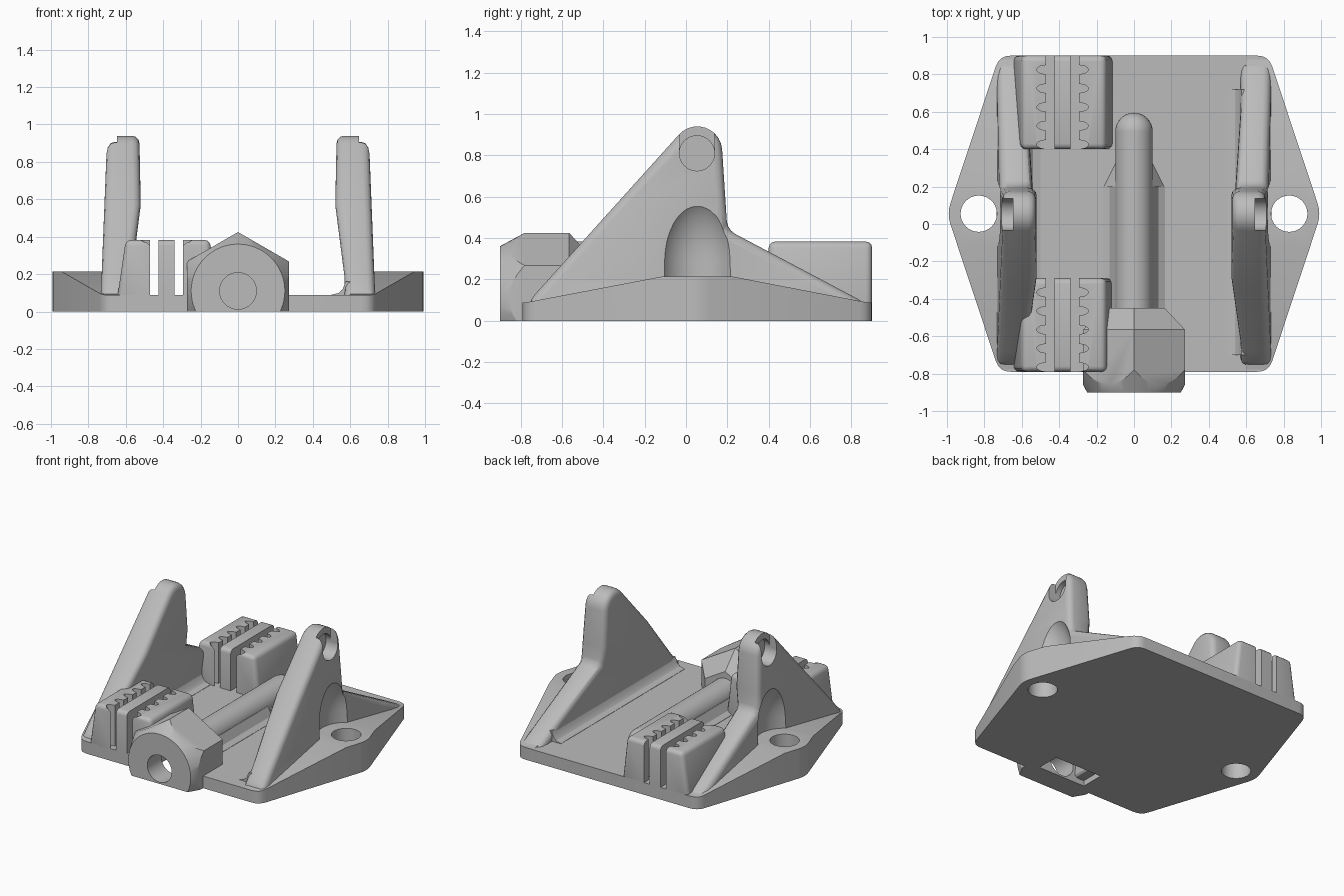
import bpy, bmesh, math
from mathutils import Vector

if "Cube" in bpy.data.objects:
    bpy.data.objects.remove(bpy.data.objects["Cube"], do_unlink=True)

grey = bpy.data.materials.new("plain grey")
grey.use_nodes = True
grey.diffuse_color = (0.5, 0.5, 0.5, 1)
grey.node_tree.nodes["Principled BSDF"].inputs["Base Color"].default_value = (0.5, 0.5, 0.5, 1)
parts = []


def finish(name, bm, part=True):
    bmesh.ops.recalc_face_normals(bm, faces=bm.faces)
    me = bpy.data.meshes.new(name)
    bm.to_mesh(me)
    bm.free()
    ob = bpy.data.objects.new(name, me)
    bpy.context.collection.objects.link(ob)
    me.materials.append(grey)
    if part:
        parts.append(ob)
    else:
        ob.hide_render = True
        ob.hide_set(True)
    return ob


PLACE = {"X": lambda p, t: (t, p[0], p[1]),
         "Y": lambda p, t: (p[0], t, p[1]),
         "Z": lambda p, t: (p[0], p[1], t)}


def loft(axis, sections):
    """Skin a list of (profile, position) sections along an axis."""
    bm = bmesh.new()
    rings = [[bm.verts.new(PLACE[axis](p, t)) for p in pts] for pts, t in sections]
    n = len(rings[0])
    for a, b in zip(rings, rings[1:]):
        for i in range(n):
            bm.faces.new((a[i], a[(i + 1) % n], b[(i + 1) % n], b[i]))
    bm.faces.new(rings[0])
    bm.faces.new(rings[-1])
    return bm


def prism(name, axis, pts, lo, hi, part=True):
    return finish(name, loft(axis, [(pts, lo), (pts, hi)]), part)


def circle(cx, cy, r, n=40, start=0.0, sweep=2 * math.pi, closed=True):
    steps = n if closed else n - 1
    return [(cx + r * math.cos(start + sweep * i / steps),
             cy + r * math.sin(start + sweep * i / steps)) for i in range(n)]


def rect(x0, x1, y0, y1):
    return [(x0, y0), (x1, y0), (x1, y1), (x0, y1)]


def boolean(ob, cutter, op="DIFFERENCE"):
    m = ob.modifiers.new(op.title(), "BOOLEAN")
    m.object, m.operation, m.solver = cutter, op, "EXACT"


def bevel(ob, width, segments=3):
    m = ob.modifiers.new("Bevel", "BEVEL")
    m.width, m.segments, m.limit_method = width, segments, "ANGLE"
    m.angle_limit = math.radians(40)


def mirror(ob):
    ob.modifiers.new("Mirror", "MIRROR").use_mirror_merge = False


def bake(ob):
    bpy.context.view_layer.update()
    dg = bpy.context.evaluated_depsgraph_get()
    me = bpy.data.meshes.new_from_object(ob.evaluated_get(dg))
    ob.modifiers.clear()
    ob.data = me


# Six-sided outline with rounded corners
MID = 0.055
corners = [(0.72, -0.79), (1.0, MID), (0.72, 0.90), (-0.72, 0.90), (-1.0, MID), (-0.72, -0.79)]


def rounded(pts, r, n=5):
    out = []
    for i, p in enumerate(pts):
        p = Vector(p)
        a = p + (Vector(pts[i - 1]) - p).normalized() * r
        b = p + (Vector(pts[(i + 1) % len(pts)]) - p).normalized() * r
        for k in range(n):
            t = k / (n - 1)
            out.append(tuple(a * (1 - t) ** 2 + p * 2 * t * (1 - t) + b * t * t))
    return out


outline = rounded(corners, 0.06)
tall_outline = prism("outline_cutter", "Z", outline, -0.1, 1.2, False)

# Shared cutters: mounting holes, bolt bore and nut pocket
holes = [prism("hole_cutter", "Z", circle(s * 0.83, MID, 0.097), -0.2, 0.5, False) for s in (1, -1)]
bore = prism("bore_cutter", "Y", circle(0, 0.11, 0.098), -1.1, -0.3, False)
pocket = prism("pocket_cutter", "Y",
               [(-0.19, -0.1), (0.19, -0.1), (0.19, 0.22), (0, 0.32), (-0.19, 0.22)],
               -0.74, -0.57, False)

# Base plate
base = prism("base_plate", "Z", outline, 0, 0.088)
for c in holes + [bore, pocket]:
    boolean(base, c)

# Raised mounting ears
ear = prism("mounting_ears", "X",
            [(-0.82, 0.002), (0.92, 0.002), (0.92, 0.08), (0.22, 0.215), (-0.11, 0.215), (-0.82, 0.08)],
            0.6, 1.1)
boolean(ear, tall_outline, "INTERSECT")
boolean(ear, holes[0])
bake(ear)
mirror(ear)

# Upright arms, thinning towards the top
apex = circle(0.055, 0.82, 0.12, 11, math.radians(5), math.radians(133), False)
bm = loft("X", [([(-0.76, 0.005), (0.87, 0.005), (0.87, 0.085), (0.2, 0.44)] + apex + [(-0.76, 0.095)], t)
                for t in (0, 1)])
for z in (0.18, 0.57):
    bmesh.ops.bisect_plane(bm, geom=bm.verts[:] + bm.edges[:] + bm.faces[:],
                           plane_co=(0, 0, z), plane_no=(0, 0, 1))
for v in bm.verts:
    z = v.co.z
    inner = 0.57 - 0.05 * min(max((z - 0.18) / 0.39, 0), 1) + 0.02 * max(z - 0.57, 0)
    outer = 0.737 - 0.04 * z
    v.co.x = inner + (outer - inner) * v.co.x
arm = finish("arms", bm)
bevel(arm, 0.04)
boolean(arm, tall_outline, "INTERSECT")

# Screw clearance, pin socket and its open slot
R = 0.19
dome = [(R, 0.215)] + [(R * math.cos(a), 0.3 + 0.32 * math.sin(a))
                       for a in [math.radians(d) for d in range(0, 90, 8)]]
clearance = finish("clearance_cutter",
                   loft("Z", [(circle(0.83, MID, r, 48), z) for r, z in dome]), False)
socket = prism("socket_cutter", "X", circle(0.053, 0.81, 0.085), 0.61, 0.9, False)
slot = prism("slot_cutter", "X", rect(-0.031, 0.137, 0.812, 1.1), 0.648, 0.9, False)
for c in (clearance, socket, slot):
    boolean(arm, c)
bake(arm)
mirror(arm)

# Concave foot along the inside of each arm
foot = prism("arm_feet", "Y", [(0.6, 0.05), (0.5, 0.05), (0.5, 0.09), (0.54, 0.1),
                               (0.56, 0.12), (0.575, 0.16), (0.6, 0.16)], -0.7, 0.72)
mirror(foot)

# Toothed clamp blocks, each split by two scalloped slots
def clamp(name, y0, y1):
    block = prism(name, "Y", [(-0.65, 0.04), (-0.60, 0.383), (-0.15, 0.383), (-0.11, 0.04)], y0, y1)
    bevel(block, 0.03)
    teeth, steps = 5, 16
    for side in (-1, 1):
        centre = -0.382
        pts = [(centre + side * 0.043, y1 + 0.05), (centre + side * 0.043, y0 - 0.05),
               (centre + side * 0.088, y0 - 0.05)]
        for i in range(teeth * steps + 1):
            wave = max(0, math.sin(2 * math.pi * i / steps)) ** 0.5
            pts.append((centre + side * (0.088 + 0.05 * wave),
                        y0 + (y1 - y0) * i / (teeth * steps)))
        pts.append((centre + side * 0.088, y1 + 0.05))
        boolean(block, prism("teeth_cutter", "Z", pts, 0.087, 0.6, False))


clamp("front_clamp", -0.79, -0.29)
clamp("back_clamp", 0.40, 0.90)

# Hexagonal bolt housing with a chamfered front
def hexagon(r):
    return circle(0, 0.11, r, 6, math.pi / 2)


housing = finish("bolt_housing", loft("Y", [(hexagon(0.315), -0.90), (hexagon(0.315), -0.565),
                                            (hexagon(0.19), -0.45)]))
cone = finish("chamfer_cutter", loft("Y", [(circle(0, 0.11, 0.25, 64), -0.901),
                                           (circle(0, 0.11, 0.52, 64), -0.40)]), False)
boolean(housing, cone, "INTERSECT")
boolean(housing, prism("floor_cutter", "Z", rect(-1, 1, -2, 1), -1, 0.0, False))
boolean(housing, pocket)
boolean(housing, bore)

# Tension rod cover with a domed end and flared flanks
arch = circle(0, 0.15, 0.1, 21, 0, math.pi, False)
cover = prism("rod_cover", "Y", [(0.1, 0.04)] + arch + [(-0.1, 0.04)], -0.52, 0.495)
flank = prism("rod_cover_flanks", "Y",
              [(-0.165, 0.04), (0.165, 0.04), (0.165, 0.09), (0.13, 0.11), (0.1, 0.17),
               (-0.1, 0.17), (-0.13, 0.11), (-0.165, 0.09)], -0.52, 0.2)
for ob in (cover, flank):
    boolean(ob, bore)
    boolean(ob, pocket)
end = [(0.1, 0.04)] + [(0.1 * math.cos(a), 0.15 + 0.1 * math.sin(a))
                       for a in [math.radians(d) for d in range(0, 90, 11)]]
finish("rod_cover_end", loft("Z", [(circle(0, 0.495, r, 32), z) for r, z in end]))

# Tapering run-out of the flanks towards the back
bm = loft("Y", [([(-0.16, 0.04), (0.16, 0.04), (0.16, 0.09), (0.1, 0.17), (-0.1, 0.17), (-0.16, 0.09)], 0.2),
                ([(-0.1, 0.04), (0.1, 0.04), (0.1, 0.09), (0.09, 0.12), (-0.09, 0.12), (-0.1, 0.09)], 0.32)])
finish("flank_runout", bm)

# Bake the cuts and smooth the rounded surfaces
for ob in parts:
    bake(ob)
for ob in [o for o in bpy.data.objects if o.name.split(".")[0].endswith("_cutter")]:
    bpy.data.objects.remove(ob, do_unlink=True)
bpy.ops.object.select_all(action="DESELECT")
for ob in parts:
    ob.select_set(True)
bpy.context.view_layer.objects.active = parts[0]
bpy.ops.object.shade_smooth_by_angle(angle=math.radians(30))
